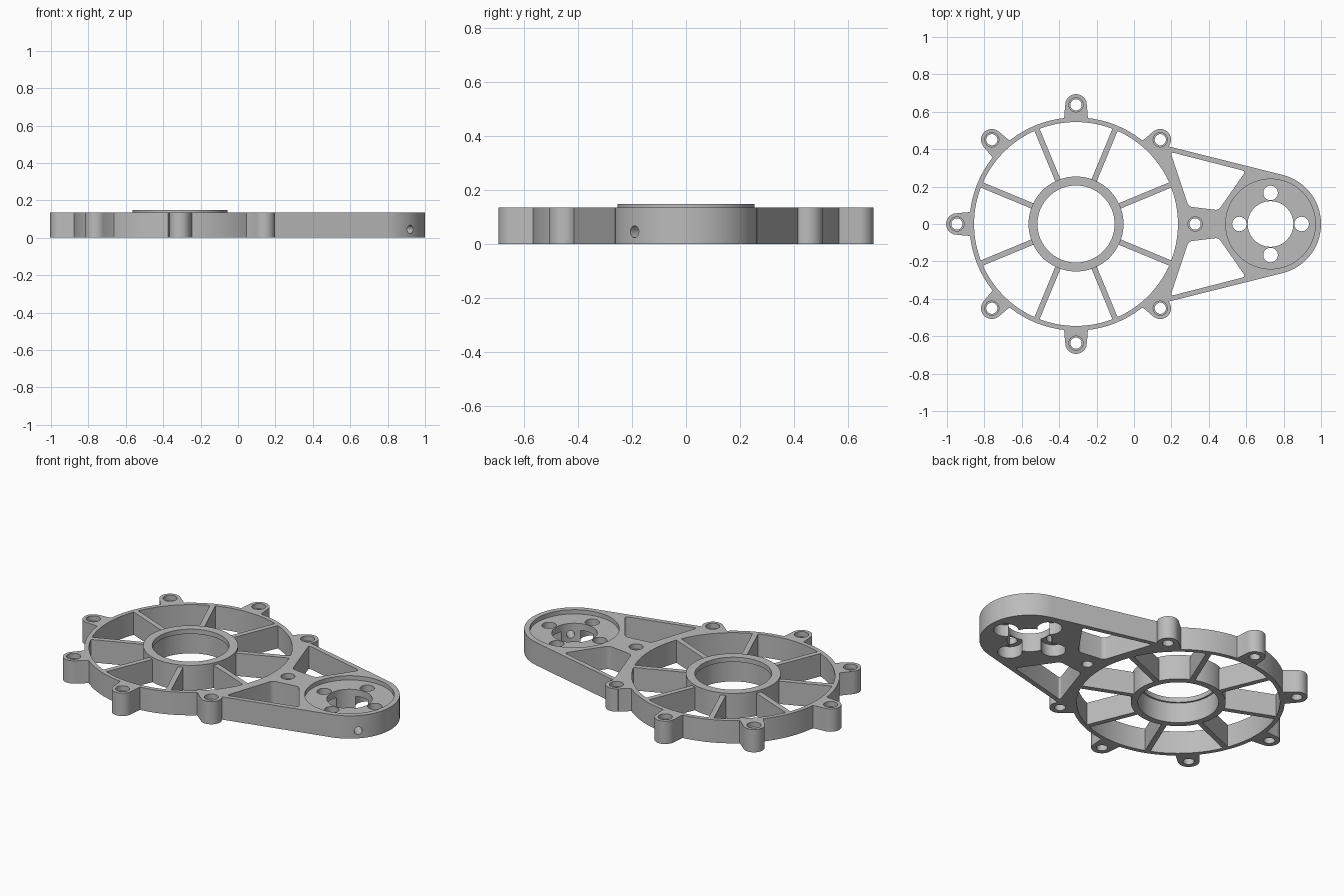
import bpy, bmesh
from math import cos, sin, pi, radians
from mathutils import Matrix, Vector

old = bpy.data.objects.get("Cube")
if old:
    bpy.data.objects.remove(old)

TOP = 0.135                    # height of the flat plate
WHEEL = Vector((-0.31, 0, 0))  # centre of the spoked wheel
MOUNT = Vector((0.73, 0, 0))   # centre of the round mount on the arm
LUG_DIST, LUG_R = 0.637, 0.058

grey = bpy.data.materials.new("plain grey")
grey.use_nodes = True
grey.diffuse_color = (0.5, 0.5, 0.5, 1)
grey.node_tree.nodes["Principled BSDF"].inputs["Base Color"].default_value = (0.5, 0.5, 0.5, 1)


def prism(name, points, z0, z1, fillet=0):
    """Extrude a flat outline, optionally rounding its upright edges."""
    bm = bmesh.new()
    face = bm.faces.new([bm.verts.new((x, y, z0)) for x, y in points])
    grown = bmesh.ops.extrude_face_region(bm, geom=[face])["geom"]
    bmesh.ops.translate(bm, vec=(0, 0, z1 - z0),
                        verts=[g for g in grown if isinstance(g, bmesh.types.BMVert)])
    if fillet:
        upright = [e for e in bm.edges
                   if abs(e.verts[0].co.z - e.verts[1].co.z) > 0.01]
        bmesh.ops.bevel(bm, geom=upright, offset=fillet, segments=5,
                        profile=0.5, affect='EDGES')
    bmesh.ops.recalc_face_normals(bm, faces=bm.faces)
    mesh = bpy.data.meshes.new(name)
    bm.to_mesh(mesh)
    bm.free()
    mesh.materials.append(grey)
    obj = bpy.data.objects.new(name, mesh)
    bpy.context.collection.objects.link(obj)
    return obj


def disc(name, centre, r, z0, z1, sides=32):
    ring = [(centre.x + r * cos(2 * pi * i / sides),
             centre.y + r * sin(2 * pi * i / sides)) for i in range(sides)]
    return prism(name, ring, z0, z1)


def combine(target, tool, operation):
    """Apply a boolean and throw the helper away."""
    tool.hide_render = True
    mod = target.modifiers.new("combine", 'BOOLEAN')
    mod.operation, mod.solver, mod.object = operation, 'EXACT', tool
    bpy.context.view_layer.objects.active = target
    bpy.ops.object.modifier_apply(modifier=mod.name)
    bpy.data.objects.remove(tool)


def add(target, tool):
    combine(target, tool, 'UNION')


def cut(target, tool):
    combine(target, tool, 'DIFFERENCE')


def polar(centre, r, degrees):
    a = radians(degrees)
    return centre + Vector((r * cos(a), r * sin(a), 0))


def finish(obj):
    bpy.ops.object.select_all(action='DESELECT')
    obj.select_set(True)
    bpy.context.view_layer.objects.active = obj
    bpy.ops.object.shade_smooth_by_angle(angle=radians(30))


# Frame: wheel disc, tapered arm and rounded arm end
frame = disc("frame", WHEEL, 0.57, 0, TOP, 128)
add(frame, disc("arm_end", MOUNT, 0.27, 0, TOP, 96))
add(frame, prism("arm", [(0.1, -0.436), (0.796, -0.262), (0.796, 0.262), (0.1, 0.436)], 0, TOP))

# Eight bolt lugs around the wheel, each with a flared neck
for k in range(8):
    angle = 45 * k
    centre = polar(WHEEL, LUG_DIST, angle)
    if k:
        out = polar(Vector(), 1, angle)
        side = Vector((-out.y, out.x, 0))
        neck = [WHEEL + out * d + side * w for d, w in
                ((0.54, -0.072), (0.575, -0.063), (LUG_DIST, -LUG_R),
                 (LUG_DIST, LUG_R), (0.575, 0.063), (0.54, 0.072))]
        add(frame, prism("lug_neck", [p.xy for p in neck], 0, TOP))
        add(frame, disc("lug", centre, LUG_R - 0.0005, 0, TOP, 40))

# Wheel opening and the two arm windows
cut(frame, disc("wheel_opening", WHEEL, 0.545, -0.1, 0.3, 128))
for s in (1, -1):
    window = [(0.195, 0.385), (0.292, 0.093), (0.452, 0.074), (0.597, 0.282)]
    cut(frame, prism("window", [(x, s * y) for x, y in window], -0.1, 0.3, 0.018))

# Bolt holes with a shallow wider mouth
for k in range(8):
    centre = polar(WHEEL, LUG_DIST, 45 * k)
    cut(frame, disc("bolt_hole", centre, 0.03, -0.1, 0.3))
    cut(frame, disc("bolt_mouth", centre, 0.038, TOP - 0.03, 0.3))

# Round mount: top recess, centre hole, four screw holes with wide pockets below
cut(frame, disc("recess", MOUNT, 0.24, TOP - 0.025, 0.3, 96))
cut(frame, disc("centre_hole", MOUNT, 0.122, -0.1, 0.3, 64))
for k in range(4):
    centre = polar(MOUNT, 0.166, 90 * k)
    cut(frame, disc("screw_hole", centre, 0.039, -0.1, 0.3))
    cut(frame, disc("screw_pocket", centre, 0.066, -0.1, 0.07, 40))

# Sideways set-screw hole through the arm end
drill = disc("drill", Vector(), 0.022, 0.08, 0.4)
drill.data.transform(Matrix.Translation(MOUNT + Vector((0, 0, 0.045)))
                     @ Matrix.Rotation(radians(-45), 4, 'Z')
                     @ Matrix.Rotation(radians(90), 4, 'Y'))
cut(frame, drill)
finish(frame)

# Hub: raised ring with a narrower lip at the top
hub = disc("hub", WHEEL, 0.254, 0, 0.148, 96)
cut(hub, disc("hub_bore", WHEEL, 0.216, -0.1, 0.12, 96))
cut(hub, disc("hub_lip", WHEEL, 0.206, -0.1, 0.3, 96))
finish(hub)

# Spokes between hub and rim
for k in range(8):
    spoke = prism(f"spoke_{k + 1}", [(0.25, -0.015), (0.547, -0.015),
                                     (0.547, 0.015), (0.25, 0.015)], 0, TOP)
    spoke.data.transform(Matrix.Translation(WHEEL)
                         @ Matrix.Rotation(radians(22.5 + 45 * k), 4, 'Z'))
